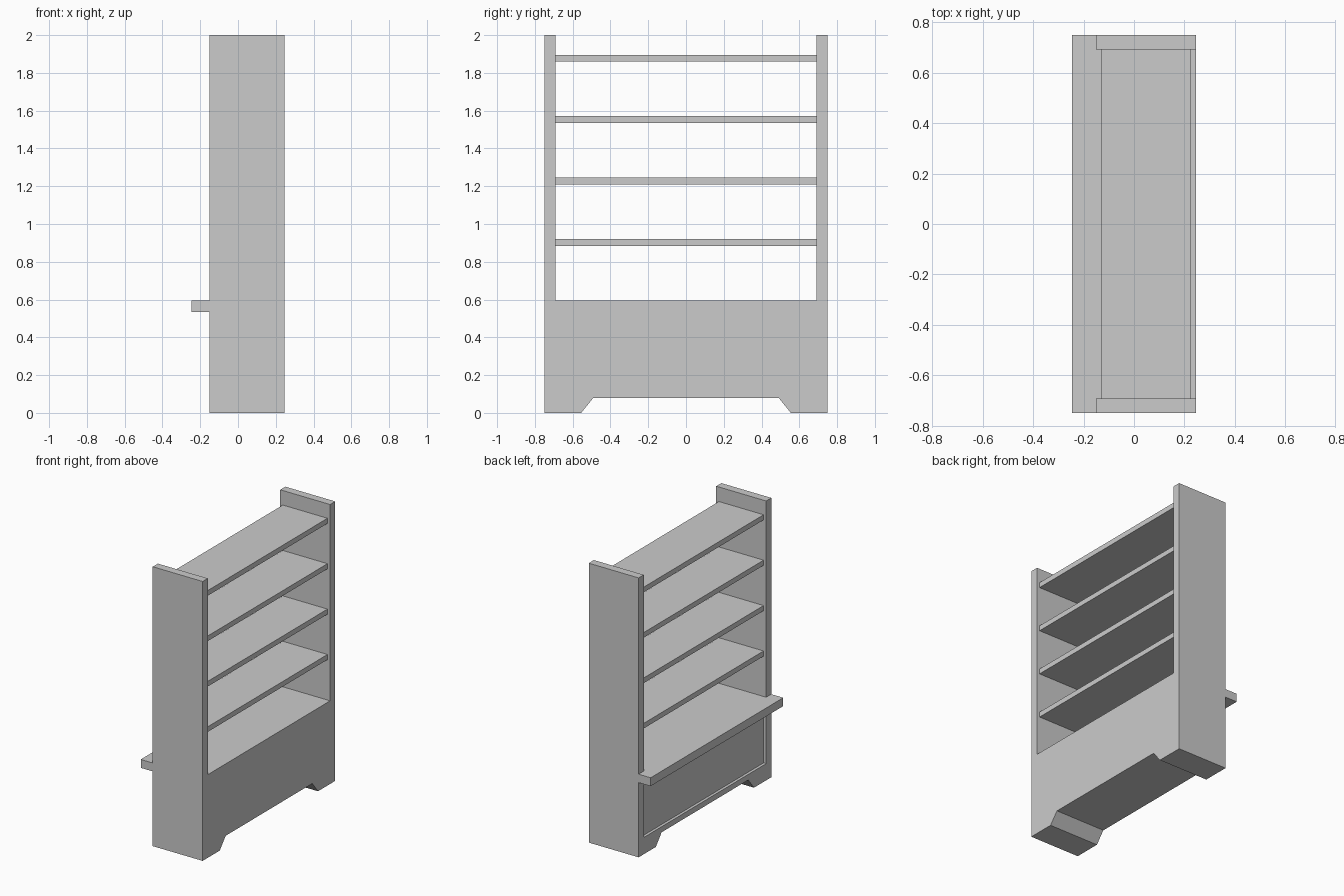
import bpy
import bmesh

if "Cube" in bpy.data.objects:
    bpy.data.objects.remove(bpy.data.objects["Cube"])


def link(name, bm):
    bmesh.ops.recalc_face_normals(bm, faces=bm.faces)
    mesh = bpy.data.meshes.new(name)
    bm.to_mesh(mesh)
    bm.free()
    obj = bpy.data.objects.new(name, mesh)
    bpy.context.collection.objects.link(obj)
    return obj


def extrude_x(name, profile, x0, x1):
    """Extrude a closed (y, z) outline along x."""
    bm = bmesh.new()
    face = bm.faces.new([bm.verts.new((x0, y, z)) for y, z in profile])
    out = bmesh.ops.extrude_face_region(bm, geom=[face])
    verts = [g for g in out["geom"] if isinstance(g, bmesh.types.BMVert)]
    bmesh.ops.translate(bm, verts=verts, vec=(x1 - x0, 0, 0))
    return link(name, bm)


def box(name, x0, x1, half_y, z0, z1):
    outline = [(-half_y, z0), (half_y, z0), (half_y, z1), (-half_y, z1)]
    return extrude_x(name, outline, x0, x1)


FRONT, BACK, PANEL = -0.15, 0.245, -0.13
OUTER, INNER = 0.75, 0.692
COUNTER_Z0, COUNTER_Z1 = 0.535, 0.595

# Cabinet body: uprights, closed base and bracket feet share one outline
half = [(0.49, 0.08), (0.555, 0), (OUTER, 0), (OUTER, 2),
        (INNER, 2), (INNER, COUNTER_Z1)]
outline = half + [(-y, z) for y, z in reversed(half)]
body = extrude_x("cabinet_body", outline, FRONT, BACK)

# Shallow recess framing the front panel
cutter = box("recess_cutter", FRONT - 0.1, PANEL, INNER, 0.12, COUNTER_Z0)
cutter.hide_render = True
mod = body.modifiers.new("recess", "BOOLEAN")
mod.operation = "DIFFERENCE"
mod.solver = "EXACT"
mod.object = cutter
bpy.context.view_layer.objects.active = body
bpy.ops.object.modifier_apply(modifier=mod.name)
bpy.data.objects.remove(cutter)

# Counter lip projecting past the uprights
box("counter_lip", -0.245, FRONT, OUTER, COUNTER_Z0, COUNTER_Z1)

# Four open shelves
for i in range(4):
    z = 0.884 + i * 0.325
    box(f"shelf_{i + 1}", PANEL, 0.224, INNER, z, z + 0.037)
